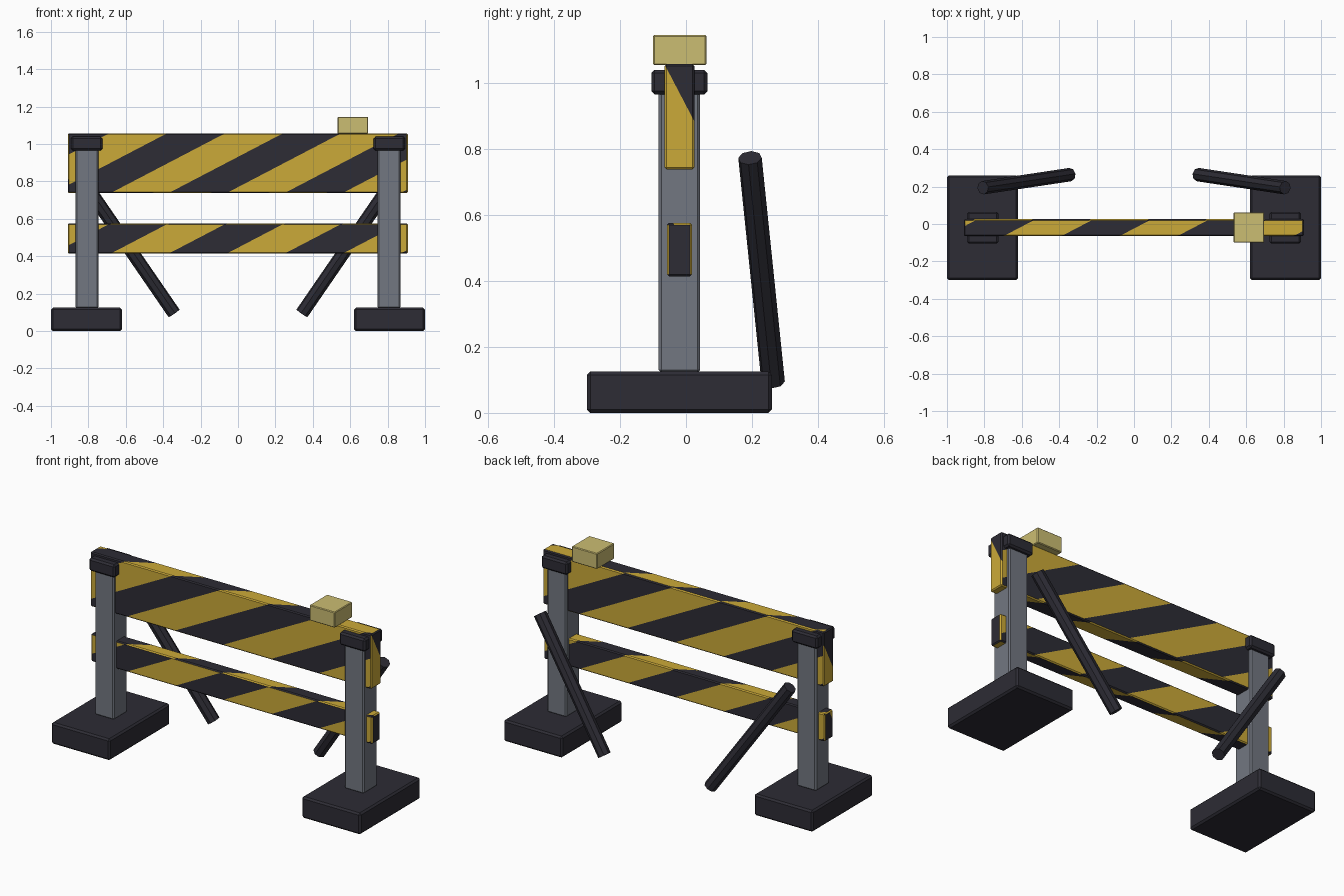
import bpy, bmesh, math
from mathutils import Vector

if "Cube" in bpy.data.objects:
    bpy.data.objects.remove(bpy.data.objects["Cube"])


def material(name, rgb):
    m = bpy.data.materials.new(name)
    m.diffuse_color = (*rgb, 1)
    m.use_nodes = True
    m.node_tree.nodes["Principled BSDF"].inputs["Base Color"].default_value = m.diffuse_color
    return m


DARK = material("charcoal", (0.026, 0.025, 0.035))
YELLOW = material("warning_yellow", (0.60, 0.40, 0.04))
GREY = material("steel_grey", (0.17, 0.185, 0.22))
LAMP = material("pale_amber", (0.60, 0.51, 0.17))


def finish(bm, name, *mats):
    bmesh.ops.recalc_face_normals(bm, faces=bm.faces[:])
    me = bpy.data.meshes.new(name)
    bm.to_mesh(me)
    bm.free()
    for m in mats:
        me.materials.append(m)
    ob = bpy.data.objects.new(name, me)
    bpy.context.collection.objects.link(ob)
    return ob


def box_bm(x, y, z, bevel):
    bm = bmesh.new()
    bmesh.ops.create_cube(bm, size=1)
    for v in bm.verts:
        v.co = Vector([(a + b) / 2 + c * (b - a) for (a, b), c in zip((x, y, z), v.co)])
    if bevel:
        bmesh.ops.bevel(bm, geom=bm.edges[:], offset=bevel, segments=1,
                        affect='EDGES', profile=0.5)
    return bm


def box(name, x, y, z, bevel, mat):
    return finish(box_bm(x, y, z, bevel), name, mat)


# Diagonal stripes: every side has its own stripe direction and offset
S, W = 1.915, 0.31
RULES = {
    (0, -1, 0): (Vector((1, 0, -S)), 0.076),
    (0, 1, 0): (Vector((-1, 0, -S)), 0.076),
    (0, 0, 1): (Vector((1, -S, 0)), 0.356),
    (0, 0, -1): (Vector((1, S, 0)), 0.356),
    (1, 0, 0): (Vector((0, S, 1)), 0.932),
    (-1, 0, 0): (Vector((0, -S, 1)), 0.932),
}


def side_of(face):
    return max(RULES, key=lambda d: face.normal.dot(Vector(d)))


def striped_board(name, x, y, z):
    bm = box_bm(x, y, z, 0.006)
    bm.normal_update()
    for side, (d, off) in RULES.items():
        for k in range(-16, 17):
            fs = [f for f in bm.faces if side_of(f) == side]
            geom = set(fs)
            for f in fs:
                geom.update(f.edges)
                geom.update(f.verts)
            bmesh.ops.bisect_plane(bm, geom=list(geom), dist=1e-5,
                                   plane_co=d * ((off + k * W) / d.length_squared),
                                   plane_no=d.normalized())
            bm.normal_update()
    for f in bm.faces:
        d, off = RULES[side_of(f)]
        t = math.floor((f.calc_center_median().dot(d) - off) / W)
        f.material_index = t % 2
    return finish(bm, name, DARK, YELLOW)


def rod(name, a, b, r, sides, mat):
    a, b = Vector(a), Vector(b)
    bm = bmesh.new()
    bmesh.ops.create_cone(bm, cap_ends=True, segments=sides, radius1=r, radius2=r,
                          depth=(b - a).length)
    ob = finish(bm, name, mat)
    ob.rotation_mode = 'QUATERNION'
    ob.rotation_quaternion = (b - a).to_track_quat('Z', 'Y')
    ob.location = (a + b) / 2
    return ob


def span(s, a, b):
    return tuple(sorted((s * a, s * b)))


# Feet, posts, caps and rear braces on both sides
for s, tag in ((-1, "left"), (1, "right")):
    box(tag + "_foot", span(s, 0.62, 1.0), (-0.30, 0.26), (0, 0.125), 0.010, DARK)
    box(tag + "_post", span(s, 0.745, 0.87), (-0.083, 0.043), (0.122, 1.0), 0.008, GREY)
    box(tag + "_post_cap", span(s, 0.725, 0.893), (-0.105, 0.065), (0.965, 1.04), 0.010, DARK)
    rod(tag + "_brace", (s * 0.342, 0.264, 0.095), (s * 0.808, 0.194, 0.773), 0.036, 8, DARK)

# Striped boards and warning lamp
striped_board("upper_board", (-0.91, 0.908), (-0.065, 0.026), (0.738, 1.057))
striped_board("lower_board", (-0.91, 0.908), (-0.058, 0.018), (0.414, 0.576))
box("warning_lamp", (0.532, 0.696), (-0.10, 0.062), (1.054, 1.145), 0.004, LAMP)
